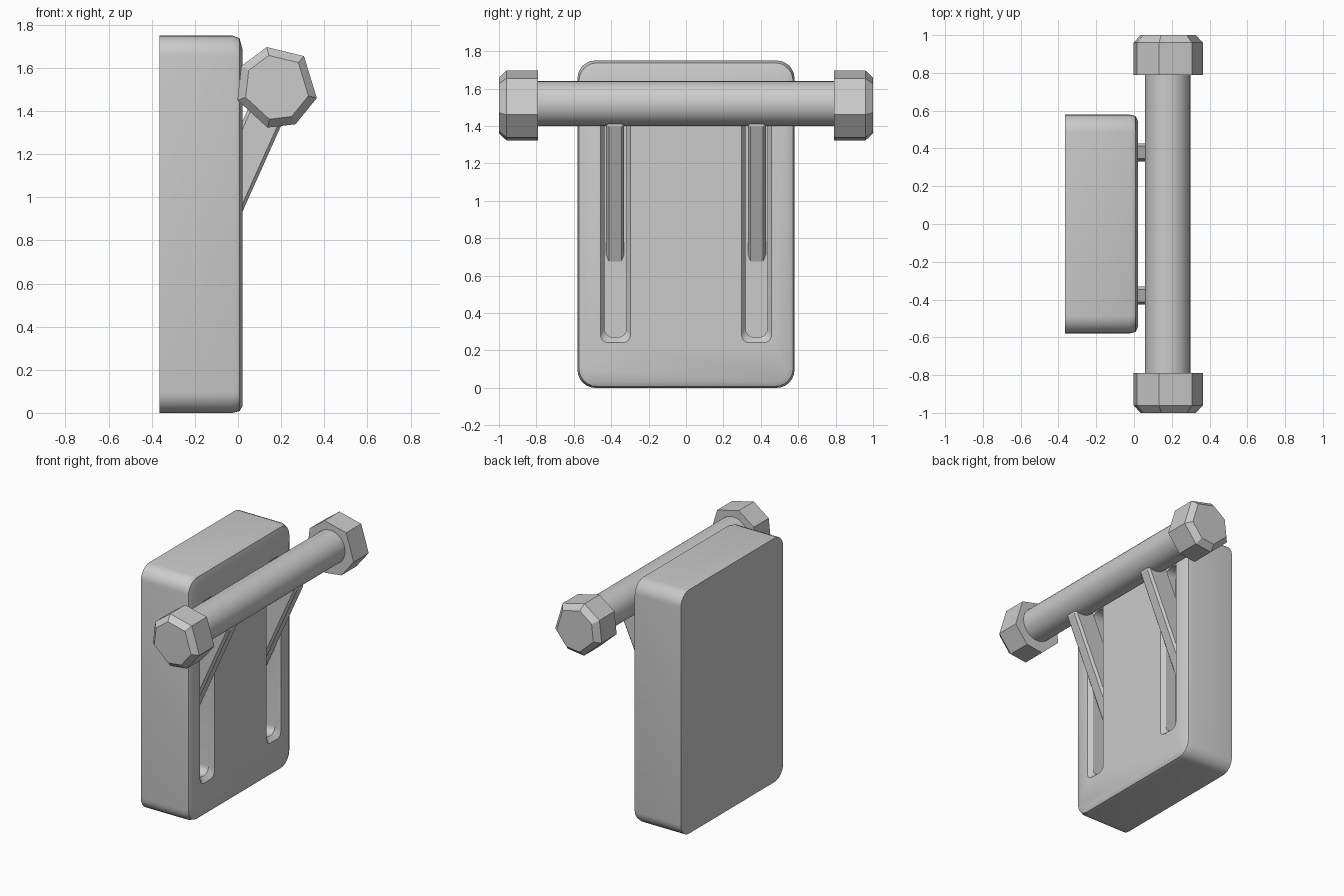
import bpy, bmesh
from math import sin, cos, pi, radians

if "Cube" in bpy.data.objects:
    bpy.data.objects.remove(bpy.data.objects["Cube"])


def loft(name, rings, smooth=True):
    """Closed solid through rings of equal point count."""
    bm = bmesh.new()
    loops = [[bm.verts.new(p) for p in r] for r in rings]
    n = len(loops[0])
    for a, b in zip(loops, loops[1:]):
        for i in range(n):
            j = (i + 1) % n
            bm.faces.new((a[i], a[j], b[j], b[i]))
    bm.faces.new(loops[0][::-1])
    bm.faces.new(loops[-1])
    bmesh.ops.recalc_face_normals(bm, faces=bm.faces[:])
    mesh = bpy.data.meshes.new(name)
    bm.to_mesh(mesh)
    bm.free()
    ob = bpy.data.objects.new(name, mesh)
    bpy.context.collection.objects.link(ob)
    if smooth:
        shade(ob)
    return ob


def shade(ob, angle=29):
    ob.data.polygons.foreach_set("use_smooth", [True] * len(ob.data.polygons))
    ob.data.set_sharp_from_angle(angle=radians(angle))


def rounded(x, y0, y1, z0, z1, r, seg=6):
    """Rounded rectangle in the plane at x."""
    pts = []
    corners = ((y1 - r, z1 - r), (y0 + r, z1 - r), (y0 + r, z0 + r), (y1 - r, z0 + r))
    for k, (cy, cz) in enumerate(corners):
        for i in range(seg + 1):
            a = k * pi / 2 + i / seg * pi / 2
            pts.append((x, cy + r * cos(a), cz + r * sin(a)))
    return pts


def apply_modifier(ob, mod):
    bpy.context.view_layer.objects.active = ob
    bpy.ops.object.modifier_apply(modifier=mod.name)


# Main block with a softened front rim
block = loft("wall_block", [
    rounded(-0.365, -0.58, 0.58, 0, 1.75, 0.095),
    rounded(-0.025, -0.58, 0.58, 0, 1.75, 0.095),
    rounded(0.007, -0.572, 0.572, 0.008, 1.737, 0.095),
    rounded(0.02, -0.548, 0.548, 0.03, 1.69, 0.09)], smooth=False)

# Two chamfered slots
for s in (-1, 1):
    c = s * 0.377

    def ring(x, h, low, high, r):
        return rounded(x, c - h, c + h, low, high, r)

    cutter = loft("slot_cutter", [
        ring(0.06, 0.08, 0.242, 1.55, 0.04),
        ring(0.02, 0.08, 0.242, 1.55, 0.04),
        ring(-0.012, 0.06, 0.27, 1.522, 0.05),
        ring(-0.095, 0.06, 0.27, 1.522, 0.05)], smooth=False)
    mod = block.modifiers.new("slot", 'BOOLEAN')
    mod.operation = 'DIFFERENCE'
    mod.solver = 'EXACT'
    mod.object = cutter
    apply_modifier(block, mod)
    bpy.data.objects.remove(cutter)
shade(block)

# Slanted bracket arms rising from the slots to the bar
profile = [(-0.12, 0.62), (0.235, 1.41), (0.2, 1.47), (0.08, 1.485), (-0.12, 1.04)]
for s in (-1, 1):
    arm = loft("bracket_arm", [[(x, s * 0.379 + d, z) for x, z in profile]
                               for d in (-0.048, 0.048)], smooth=False)
    mod = arm.modifiers.new("edge", 'BEVEL')
    mod.width = 0.015
    mod.segments = 1
    apply_modifier(arm, mod)

# Round bar
N = 32
loft("grip_bar", [[(0.178 + 0.12 * cos(2 * pi * i / N), y, 1.52 + 0.12 * sin(2 * pi * i / N))
                   for i in range(N)] for y in (-0.81, 0.81)])

# Seven-sided end caps with chamfered outer ends
angles = (104, 49, -15, -63, -103, -162, -211)
for s in (-1, 1):
    loft("end_cap", [[(0.18 + r * cos(radians(a)), s * y, 1.51 + r * sin(radians(a)))
                      for a in angles]
                     for y, r in ((0.79, 0.192), (0.96, 0.192), (1.0, 0.152))], smooth=False)
